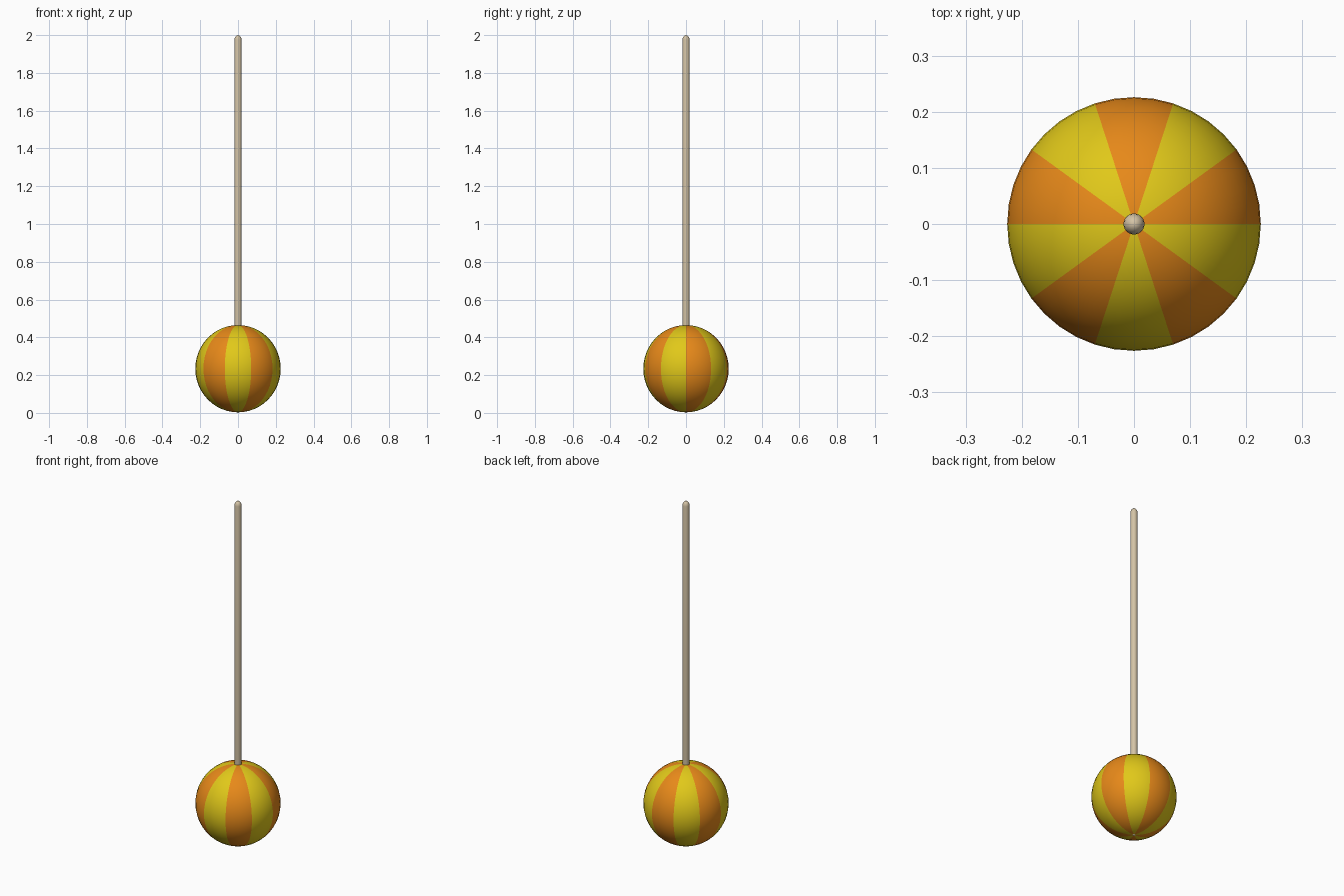
import bpy, bmesh, math

if "Cube" in bpy.data.objects:
    bpy.data.objects.remove(bpy.data.objects["Cube"])


def material(name, rgb):
    m = bpy.data.materials.new(name)
    m.diffuse_color = (*rgb, 1)
    m.use_nodes = True
    m.node_tree.nodes["Principled BSDF"].inputs["Base Color"].default_value = m.diffuse_color
    return m


def add_object(name, bm, mats):
    mesh = bpy.data.meshes.new(name)
    bmesh.ops.recalc_face_normals(bm, faces=bm.faces)
    for f in bm.faces:
        f.smooth = True
    bm.to_mesh(mesh)
    bm.free()
    for m in mats:
        mesh.materials.append(m)
    ob = bpy.data.objects.new(name, mesh)
    bpy.context.collection.objects.link(ob)
    return ob


orange = material("orange", (0.80, 0.25, 0.01))
yellow = material("yellow", (0.75, 0.58, 0.01))
wood = material("wood", (0.66, 0.55, 0.38))

# Striped ball: ten alternating vertical segments
bm = bmesh.new()
bmesh.ops.create_uvsphere(bm, u_segments=40, v_segments=24, radius=1)
for f in bm.faces:
    c = f.calc_center_median()
    stripe = int(math.degrees(math.atan2(c.y, c.x)) % 360 // 36)
    f.material_index = stripe % 2
for v in bm.verts:
    v.co = (v.co.x * 0.226, v.co.y * 0.226, v.co.z * 0.231 + 0.234)
add_object("striped_ball", bm, [orange, yellow])

# Stick with rounded ends, spun from a half profile
R, Z0, Z1, CAP = 0.0187, 0.0, 2.0, 0.025
arc = [math.radians(a) for a in (0, 22.5, 45, 67.5, 90)]
profile = [(R * math.sin(a), Z0 + CAP * (1 - math.cos(a))) for a in arc]
profile += [(R * math.sin(a), Z1 - CAP * (1 - math.cos(a))) for a in reversed(arc)]
bm = bmesh.new()
vs = [bm.verts.new((r, 0, z)) for r, z in profile]
es = [bm.edges.new(p) for p in zip(vs, vs[1:])]
bmesh.ops.spin(bm, geom=vs + es, cent=(0, 0, 0), axis=(0, 0, 1),
               angle=math.tau, steps=24)
bmesh.ops.remove_doubles(bm, verts=bm.verts, dist=1e-5)
add_object("stick", bm, [wood])
